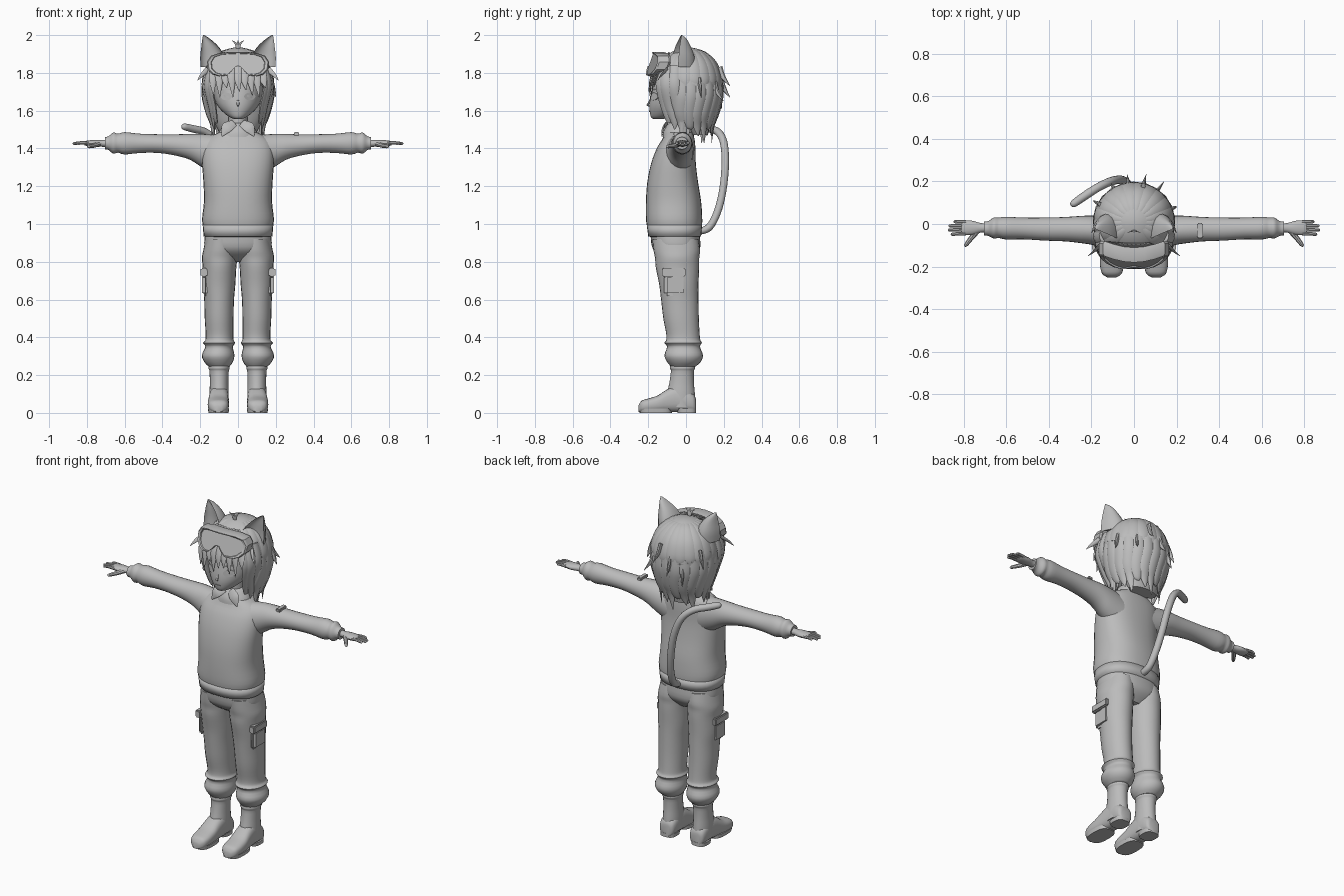
import bpy, bmesh, math
from mathutils import Vector

if "Cube" in bpy.data.objects:
    bpy.data.objects.remove(bpy.data.objects["Cube"])

GREY = bpy.data.materials.new("mid grey")
GREY.use_nodes = True
GREY.diffuse_color = (.5, .5, .5, 1)
GREY.node_tree.nodes["Principled BSDF"].inputs["Base Color"].default_value = (.5, .5, .5, 1)

def finish(name, bm, angle=40):
    bmesh.ops.recalc_face_normals(bm, faces=bm.faces)
    mesh = bpy.data.meshes.new(name)
    bm.to_mesh(mesh)
    bm.free()
    ob = bpy.data.objects.new(name, mesh)
    bpy.context.collection.objects.link(ob)
    mesh.materials.append(GREY)
    bpy.ops.object.select_all(action='DESELECT')
    ob.select_set(True)
    bpy.context.view_layer.objects.active = ob
    bpy.ops.object.shade_smooth_by_angle(angle=math.radians(angle))
    return ob

def densify(rows, k):
    """Smooth spline through rows of numbers."""
    out = []
    for i in range(len(rows) - 1):
        a, b, c, d = (rows[max(0, min(len(rows) - 1, i + j))] for j in (-1, 0, 1, 2))
        for s in range(k):
            t = s / k
            out.append([q + .5 * t * (r - p + t * (2*p - 5*q + 4*r - w + t * (3*(q - r) + w - p)))
                        for p, q, r, w in zip(a, b, c, d)])
    return out + [rows[-1]]

def skin(name, loops, angle=40):
    """Bridge loops of points and cap both ends."""
    bm = bmesh.new()
    loops = [[bm.verts.new(p) for p in loop] for loop in loops]
    n = len(loops[0])
    for a, b in zip(loops, loops[1:]):
        for i in range(n):
            bm.faces.new((a[i], a[(i+1) % n], b[(i+1) % n], b[i]))
    bm.faces.new(loops[0])
    bm.faces.new(loops[-1])
    return finish(name, bm, angle)

def loft(name, rings, n=24, k=3, power=1, hollow=False, angle=40):
    """Skin elliptical rings given as centre, u and v vectors."""
    loops = []
    for r in densify([[*c, *u, *v] for c, u, v in rings], k):
        c, u, v = Vector(r[:3]), Vector(r[3:6]), Vector(r[6:])
        loop = []
        for i in range(n):
            a = math.tau * i / n
            x, y = (math.copysign(abs(f) ** power, f) for f in (math.cos(a), math.sin(a)))
            loop.append(c + u * x + v * (y * -.45 if hollow and y < 0 else y))
        loops.append(loop)
    return skin(name, loops, angle)

def column(name, rows, **kw):
    """Rows of height, centre x, half width, front y, back y."""
    return loft(name, [((x, (f+b)/2, z), (w, 0, 0), (0, (b-f)/2, 0)) for z, x, w, f, b in rows], **kw)

def strand(name, pts, widths, out, thin=.35, n=8, k=4):
    """Tapered lock along points, flattened in the outward direction."""
    P, rings = [Vector(p) for p in pts], []
    for i, p in enumerate(P):
        t = (P[min(i+1, len(P)-1)] - P[max(i-1, 0)]).normalized()
        u = t.cross(Vector(out)).normalized()
        rings.append((p, u * widths[i], u.cross(t) * widths[i] * thin))
    return loft(name, rings, n=n, k=k)

def box(name, loc, size, bevel=.01):
    bm = bmesh.new()
    bmesh.ops.create_cube(bm, size=1)
    for v in bm.verts:
        v.co = Vector(a * b for a, b in zip(v.co, size)) + Vector(loc)
    bmesh.ops.bevel(bm, geom=bm.edges[:], offset=bevel, segments=2, affect='EDGES')
    return finish(name, bm)

# Jumper with turned-under hem, hips, neck and collar
column("jumper", [(.99, 0, .186, -.207, .085), (1.03, 0, .19, -.212, .086), (1.12, 0, .18, -.212, .08),
                  (1.22, 0, .183, -.205, .064), (1.32, 0, .19, -.185, .052), (1.4, 0, .188, -.155, .05),
                  (1.45, 0, .165, -.125, .045), (1.49, 0, .09, -.11, .035)], n=32, power=.85)
column("jumper_hem", [(.995, 0, .187, -.208, .086), (.935, 0, .182, -.2, .08), (.93, 0, .16, -.18, .065)],
       n=32, k=1, power=.85, angle=120)
column("hips", [(.8, 0, .08, -.09, .02), (.84, 0, .15, -.15, .06), (.88, 0, .178, -.18, .076),
                (.95, 0, .174, -.188, .072)], n=32, power=.85)
column("neck", [(1.44, 0, .05, -.09, .03), (1.62, 0, .05, -.08, .04)], n=16)
column("collar", [(1.46, 0, .11, -.125, .04), (1.49, 0, .1, -.12, .045), (1.525, 0, .075, -.1, .045),
                  (1.535, 0, .06, -.085, .03)])
box("shoulder_tab", (.31, -.03, 1.477), (.028, .07, .018), bevel=.004)

for s, side in ((1, "left"), (-1, "right")):
    strand(side + "_collar_flap", [(s*.02, -.098, 1.535), (s*.06, -.12, 1.51), (s*.085, -.128, 1.465)],
           [.02, .03, .003], (0, -1, .4), thin=.2)
    # Sleeve: x, bottom, top, front, back
    rows = [(.1, 1.25, 1.47, -.13, .04), (.19, 1.3, 1.477, -.1, .04), (.25, 1.338, 1.477, -.09, .038),
            (.32, 1.36, 1.475, -.082, .033), (.42, 1.376, 1.475, -.078, .03), (.52, 1.376, 1.478, -.072, .03),
            (.6, 1.368, 1.486, -.073, .034), (.635, 1.378, 1.478, -.066, .03), (.66, 1.372, 1.484, -.068, .03),
            (.685, 1.392, 1.465, -.056, .014), (.705, 1.395, 1.46, -.055, .012)]
    loft(side + "_sleeve", [((s*x, (f+b)/2, (l+h)/2), (0, (b-f)/2, 0), (0, 0, (h-l)/2))
                            for x, l, h, f, b in rows])
    # Hand with fingers and thumb
    loft(side + "_hand", [((s*x, -.018, 1.427), (0, w, 0), (0, 0, t)) for x, w, t in
         ((.69, .022, .02), (.72, .022, .018), (.76, .033, .018), (.8, .034, .014), (.812, .03, .01))], n=16)
    for i, reach in enumerate((.85, .872, .875, .862)):
        y = .01 - .018 * i
        strand(f"{side}_finger_{i+1}", [(s*.79, y, 1.428), (s*.83, y*1.05, 1.43), (s*(reach-.006), y*1.1, 1.426),
               (s*reach, y*1.1, 1.425)], [.009, .0085, .007, .002], (0, 0, 1), thin=1)
    strand(side + "_thumb", [(s*.735, -.03, 1.425), (s*.765, -.065, 1.415), (s*.79, -.098, 1.41),
           (s*.796, -.106, 1.408)], [.014, .012, .009, .002], (0, 0, 1), thin=1)
    # Trouser leg with gathered cuff and cargo pocket
    column(side + "_trouser_leg", [(z, s*x, w, f, b) for z, x, w, f, b in (
        (.92, .09, .082, -.178, .066), (.86, .094, .09, -.172, .074), (.82, .097, .094, -.164, .07),
        (.77, .098, .089, -.16, .07), (.68, .1, .086, -.142, .066), (.6, .1, .079, -.132, .066),
        (.5, .1, .076, -.12, .068), (.42, .098, .073, -.105, .072), (.385, .098, .075, -.105, .076),
        (.37, .1, .085, -.115, .084), (.35, .1, .073, -.1, .074), (.305, .105, .086, -.114, .09),
        (.27, .103, .076, -.1, .078), (.245, .1, .055, -.08, .05))])
    box(side + "_pocket", (s*.172, -.058, .675), (.035, .115, .11), .014)
    box(side + "_pocket_flap", (s*.18, -.064, .745), (.035, .125, .045), .006)
    # Boot
    column(side + "_boot_shaft", [(z, s*.1, w, f, b) for z, w, f, b in (
        (.03, .05, -.1, .05), (.1, .051, -.1, .047), (.16, .049, -.088, .042), (.22, .051, -.08, .042),
        (.235, .056, -.085, .048), (.25, .054, -.083, .046))])
    loft(side + "_boot_foot", [((s*x, y, h/2 + .004), (w, 0, 0), (0, 0, h/2)) for y, x, w, h in (
        (.052, .1, .03, .07), (.035, .1, .047, .1), (-.04, .1, .051, .14), (-.1, .102, .053, .12),
        (-.15, .104, .056, .088), (-.2, .104, .055, .072), (-.235, .104, .045, .06), (-.252, .104, .02, .035))],
        power=.75)
    for part, f, b, w in (("toe_sole", -.25, -.075, .056), ("heel", -.05, .054, .048)):
        column(f"{side}_{part}", [(0, s*.103, w*.95, f+.005, b), (.022, s*.103, w, f, b)], power=.7, k=1)
    # Cat ear, hollow at the front
    loft(side + "_ear", [((s*x, y, z), (w, s*w*.25, 0), (-s*d*.2, d, 0)) for x, y, z, w, d in (
        (.13, -.06, 1.83, .068, .11), (.136, -.055, 1.885, .064, .1), (.15, -.045, 1.94, .044, .07),
        (.169, -.032, 1.98, .02, .035), (.182, -.025, 2.0, .003, .004))], n=20, hollow=True)
    # Long side locks framing the face
    for j, (x, y, low) in enumerate(((.145, -.1, 1.5), (.155, -.065, 1.45), (.145, -.03, 1.46), (.13, -.12, 1.58))):
        strand(f"{side}_side_lock_{j+1}", [(s*(x-.005), y, 1.84), (s*(x+.02), y-.005, 1.74), (s*x, y+.015, 1.63),
               (s*(x-.015), y+.04, 1.54), (s*(x-.02), y+.04, low)], [.03, .037, .033, .02, .002],
               (s, -.3, 0), thin=.4)
    strand(side + "_temple_flick", [(s*.16, -.1, 1.82), (s*.19, -.13, 1.79), (s*.215, -.15, 1.76)],
           [.015, .01, .001], (0, -1, 0))

# Head and nose
head = column("head", [(1.555, 0, .015, -.17, -.13), (1.566, 0, .045, -.185, -.07), (1.6, 0, .087, -.193, .02),
                       (1.64, 0, .116, -.194, .08), (1.7, 0, .135, -.185, .12), (1.78, 0, .148, -.165, .14),
                       (1.86, 0, .125, -.12, .12), (1.9, 0, .06, -.07, .06)], n=32)
strand("nose", [(0, -.188, 1.665), (0, -.197, 1.64), (0, -.204, 1.63), (0, -.188, 1.622)],
       [.003, .007, .006, .003], (0, -1, 0), thin=.8)

# Eyes, brows and mouth lie on the face
bpy.context.view_layer.update()
def face_plate(name, cx, cz, rx, rz, tilt=0):
    loops = [[], []]
    for i in range(16):
        a = math.tau * i / 16
        x, z = cx + rx * math.cos(a), cz + rz * math.sin(a) + tilt * rx * math.cos(a)
        y = head.ray_cast(Vector((x, -1, z)), Vector((0, 1, 0)))[1].y
        loops[0].append((x, y - .004, z))
        loops[1].append((x, y + .003, z))
    skin(name, loops)

for s, side in ((1, "left"), (-1, "right")):
    face_plate(side + "_eye", s*.062, 1.675, .03, .02)
    face_plate(side + "_brow", s*.062, 1.715, .03, .004, s*.15)
face_plate("mouth", 0, 1.597, .016, .003)

# Hair cap, open over the face
HAIR, RAD = Vector((0, .01, 1.74)), Vector((.185, .18, .195))
bm = bmesh.new()
bmesh.ops.create_uvsphere(bm, u_segments=40, v_segments=24, radius=1)
for v in bm.verts:
    v.co = HAIR + v.co * RAD
bmesh.ops.delete(bm, context='FACES', geom=[f for f in bm.faces if f.calc_center_median().z < 1.66 or
                 (f.calc_center_median().y < -.08 and f.calc_center_median().z < 1.8)])
finish("hair_cap", bm)
column("hair_back", [(1.78, 0, .165, -.06, .17), (1.7, 0, .172, -.045, .18), (1.6, 0, .15, -.02, .155),
                     (1.53, 0, .12, .0, .13), (1.47, 0, .09, .03, .115)])

def on_hair(deg, scale, z):
    a = math.radians(deg)
    return (math.sin(a) * RAD.x * scale, HAIR.y + math.cos(a) * RAD.y * scale, z)

# Locks falling round the back, combed ridges over the crown, and flicked tips
for i in range(13):
    deg = -102 + 17 * i
    drop = .035 * (i % 3)
    strand(f"back_lock_{i+1}", [on_hair(deg, .97, 1.76), on_hair(deg, .98, 1.68), on_hair(deg + 3, .87, 1.59),
           on_hair(deg, .74, 1.52), on_hair(deg - 4, .7, 1.43 + drop)], [.03, .036, .034, .024, .002],
           (math.sin(math.radians(deg)), math.cos(math.radians(deg)), 0))
for i in range(16):
    deg = -130 + 17.3 * i
    strand(f"crown_lock_{i+1}", [on_hair(deg, .1, 1.931), on_hair(deg, .5, 1.908), on_hair(deg, .82, 1.85),
           on_hair(deg, .98, 1.77), on_hair(deg, .99, 1.71)], [.006, .022, .034, .036, .01],
           (math.sin(math.radians(deg)), math.cos(math.radians(deg)), .6), thin=.25)
for i, (deg, z, reach) in enumerate(((-62, 1.76, 1.18), (-8, 1.72, 1.25), (14, 1.78, 1.28), (36, 1.7, 1.3),
                                     (70, 1.72, 1.16), (-30, 1.66, 1.15))):
    strand(f"flick_{i+1}", [on_hair(deg, .95, z + .05), on_hair(deg, 1.06, z), on_hair(deg, reach, z - .05)],
           [.018, .014, .001], (math.cos(math.radians(deg)), -math.sin(math.radians(deg)), 0), thin=.6)
for i in range(-1, 2):
    strand(f"cowlick_{i+2}", [(0, -.03, 1.92), (i*.012, -.035, 1.955), (i*.032, -.04, 1.972)],
           [.008, .006, .001], (0, -1, 0))
# Fringe hanging below the goggles
for i in range(9):
    x = (i - 4) * .033
    low = 1.68 + .02 * (i % 3) - .3 * abs(x) * (i % 2)
    bend = 1.6 * x * x
    strand(f"fringe_{i+1}", [(x*.5, -.09, 1.905), (x*.9, -.15 + bend, 1.84), (x, -.185 + bend, 1.77),
           (x*1.05 + .008, -.198 + bend, low)], [.012, .024, .021, .001], (0, -1, 0), thin=.3)

# Goggles: bent frame with a nose notch and a recessed lens
HALF = [(0, .063), (.05, .062), (.1, .057), (.145, .042), (.165, .01), (.16, -.03), (.135, -.055),
        (.1, -.066), (.06, -.062), (.035, -.04), (.015, -.016), (0, -.012)]
OUTLINE = HALF + [(-x, z) for x, z in HALF[-2:0:-1]]
skin("goggles", [[(x*k, y + 1.7*x*x + .3*z, 1.848 + z*k) for x, z in OUTLINE] for k, y in
     ((.95, -.13), (1, -.14), (1, -.19), (.96, -.2), (.87, -.2), (.85, -.193))], angle=30)

# Strap sloping down round the back of the head
loops = [[] for _ in range(4)]
for i in range(48):
    a = math.tau * i / 48
    for loop, dz, grow in zip(loops, (-.022, -.022, .022, .022), (.98, 1.035, 1.035, .98)):
        y = HAIR.y + math.cos(a) * RAD.y
        z = 1.775 - .34 * y + dz
        r = math.sqrt(1 - ((z - HAIR.z) / RAD.z) ** 2) * grow
        loop.append((math.sin(a) * RAD.x * r, HAIR.y + math.cos(a) * RAD.y * r, z))
bm = bmesh.new()
loops = [[bm.verts.new(p) for p in loop] for loop in loops]
for a, b in zip(loops, loops[1:] + loops[:1]):
    for i in range(48):
        bm.faces.new((a[i], a[(i+1) % 48], b[(i+1) % 48], b[i]))
finish("goggle_strap", bm)

# Tail
strand("tail", [(0, .06, .96), (-.005, .12, .98), (-.015, .165, 1.06), (-.035, .195, 1.18), (-.065, .208, 1.32),
                (-.11, .2, 1.43), (-.17, .172, 1.485), (-.235, .13, 1.503), (-.285, .095, 1.515),
                (-.297, .087, 1.517)], [.02, .02, .02, .02, .02, .02, .02, .02, .017, .005], (1, .3, .3),
       thin=1, n=14)
